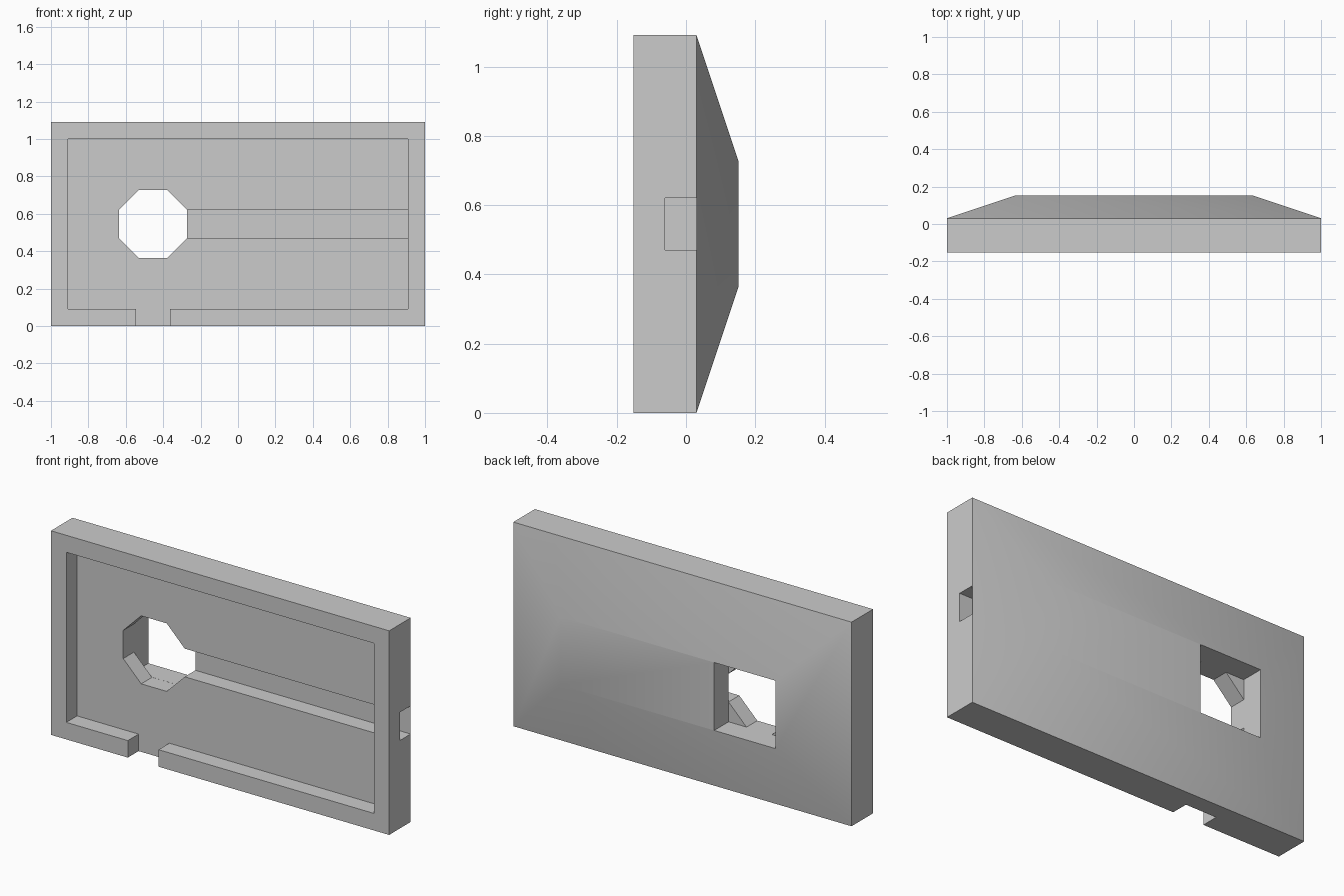
import bpy, bmesh, math

if "Cube" in bpy.data.objects:
    bpy.data.objects.remove(bpy.data.objects["Cube"], do_unlink=True)

U = 2 / 11              # one module: the plate is 11 x 6 modules
FRONT = -5 / 6 * U
FLOOR = FRONT + U / 2   # recess floor
RIM = FRONT + U         # where the sloped back starts
BACK = -FRONT
TINY = 0.0004
MID_X, MID_Z = -2.5 * U, 3 * U   # centre of the opening

grey = bpy.data.materials.new("plain grey")
grey.use_nodes = True
colour = (0.6, 0.6, 0.6, 1)
grey.diffuse_color = colour
grey.node_tree.nodes["Principled BSDF"].inputs["Base Color"].default_value = colour


def rect(x0, x1, z0, z1):
    return [(x0, z0), (x1, z0), (x1, z1), (x0, z1)]


def loft(name, *sections):
    """Solid through matching (y, outline) sections."""
    bm = bmesh.new()
    rings = [[bm.verts.new((x, y, z)) for x, z in pts] for y, pts in sections]
    for a, b in zip(rings, rings[1:]):
        for i in range(len(a)):
            j = (i + 1) % len(a)
            bm.faces.new((a[i], a[j], b[j], b[i]))
    bm.faces.new(rings[0])
    bm.faces.new(rings[-1])
    bmesh.ops.recalc_face_normals(bm, faces=bm.faces)
    mesh = bpy.data.meshes.new(name)
    bm.to_mesh(mesh)
    bm.free()
    mesh.materials.append(grey)
    obj = bpy.data.objects.new(name, mesh)
    bpy.context.collection.objects.link(obj)
    return obj


# Plate with a sloped back
outer = rect(-1, 1, 0, 6 * U)
plate = loft("wall_plate", (FRONT, outer), (RIM, outer),
             (BACK, rect(-3.5 * U, 3.5 * U, 2 * U, 4 * U)))

# Octagonal opening in front, square opening behind
octagon = [(MID_X + U / math.cos(math.pi / 8) * math.cos((i + 0.5) * math.pi / 4),
            MID_Z + U / math.cos(math.pi / 8) * math.sin((i + 0.5) * math.pi / 4))
           for i in range(8)]
half = U - TINY
square = rect(MID_X - half, MID_X + half, MID_Z - half, MID_Z + half)
slot = U * math.tan(math.pi / 8)


def cut(name, y0, y1, outline):
    tool = loft(name, (y0, outline), (y1, outline))
    mod = plate.modifiers.new(name, "BOOLEAN")
    mod.operation = "DIFFERENCE"
    mod.solver = "EXACT"
    mod.object = tool
    bpy.context.view_layer.objects.active = plate
    bpy.ops.object.modifier_apply(modifier=name)
    bpy.data.objects.remove(tool, do_unlink=True)


# Front recess, bottom notch, side channel and the opening
cut("recess", FRONT - U, FLOOR, rect(-5 * U, 5 * U, U / 2, 5.5 * U))
cut("bottom_notch", FRONT - U, FLOOR, rect(-3 * U, -2 * U, -U, U))
cut("square_opening", RIM, BACK + U, square)
cut("octagon_opening", FLOOR - U / 4, RIM + TINY, octagon)
cut("side_channel", FLOOR, RIM - TINY, rect(MID_X + U / 2, 1 + U, MID_Z - slot, MID_Z + slot))

# Soft shading across the shallow back slopes
for other in bpy.context.selected_objects:
    other.select_set(False)
plate.select_set(True)
bpy.context.view_layer.objects.active = plate
bpy.ops.object.shade_smooth_by_angle(angle=math.radians(30))
